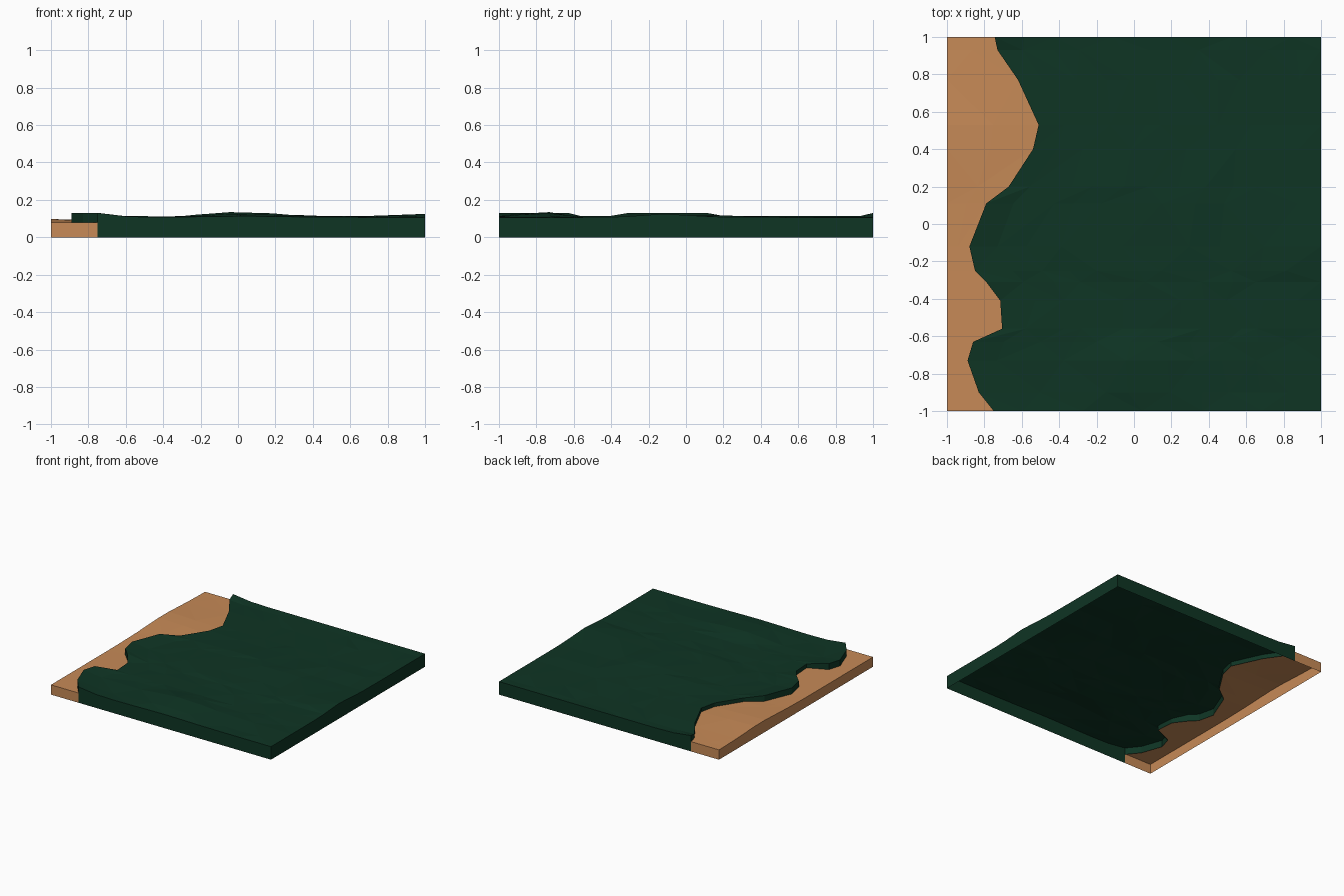
import bpy, bmesh
from math import exp
from random import Random

if "Cube" in bpy.data.objects:
    bpy.data.objects.remove(bpy.data.objects["Cube"], do_unlink=True)

rng = Random(4)
COLUMNS = 11

# Shoreline from back to front
SHORE = [(-.745, 1), (-.73, .93), (-.62, .77), (-.51, .53), (-.54, .40), (-.67, .20),
         (-.79, .11), (-.88, -.12), (-.85, -.25), (-.79, -.31), (-.715, -.41),
         (-.705, -.56), (-.86, -.63), (-.89, -.73), (-.83, -.90), (-.75, -1)]


def material(name, colour):
    mat = bpy.data.materials.new(name)
    mat.use_nodes = True
    mat.diffuse_color = (*colour, 1)
    bsdf = next(n for n in mat.node_tree.nodes if n.type == 'BSDF_PRINCIPLED')
    bsdf.inputs["Base Color"].default_value = (*colour, 1)
    return mat


def bump(x, y, cx, cy, rx, ry):
    return exp(-((x - cx) / rx) ** 2 - ((y - cy) / ry) ** 2)


def sand_height(x, y):
    return .08 + .018 * bump(x, y, -1, .45, .35, .3)


def grass_height(x, y, shore_x):
    # Low ground, one hill near the front, a rise at the far side, a raised bank
    z = .107 + .036 * bump(x, y, .03, -.8, .28, .15)
    z += .018 * bump(x, y, 1, -.1, .3, .18)
    z += .012 * bump(x, y, .1, .1, .5, .3)
    bank = .023 if shore_x < -.74 else .006
    z += bank * exp(-((x - shore_x) / .12) ** 2)
    if abs(x) < .99 and abs(y) < .99 and x > shore_x + .01:
        z += rng.uniform(-.005, .002)
    return z


def sheet(name, rows, mat, sides):
    """Triangulated sheet of rows, with walls dropped from the chosen sides."""
    bm = bmesh.new()
    grid = [[bm.verts.new(p) for p in row] for row in rows]
    for i, (a, b) in enumerate(zip(grid, grid[1:])):
        for j in range(len(a) - 1):
            quad = (a[j], b[j], b[j + 1], a[j + 1])
            k = (i + j) % 2
            bm.faces.new((quad[k], quad[k + 1], quad[k + 2]))
            bm.faces.new((quad[k], quad[k + 2], quad[(k + 3) % 4]))
    edges = {"back": grid[0], "front": grid[-1],
             "right": [r[0] for r in grid], "left": [r[-1] for r in grid]}
    for side, foot in sides.items():
        line = [bm.edges.get(pair) for pair in zip(edges[side], edges[side][1:])]
        made = bmesh.ops.extrude_edge_only(bm, edges=line)["geom"]
        for v in made:
            if isinstance(v, bmesh.types.BMVert):
                v.co.z = foot(v.co.x, v.co.y)
    bmesh.ops.recalc_face_normals(bm, faces=bm.faces)
    if sum(f.normal.z * f.calc_area() for f in bm.faces) < 0:
        bmesh.ops.reverse_faces(bm, faces=bm.faces)
    mesh = bpy.data.meshes.new(name)
    bm.to_mesh(mesh)
    bm.free()
    mesh.materials.append(mat)
    bpy.context.collection.objects.link(bpy.data.objects.new(name, mesh))


def ground(x, y):
    return 0


# Sandy beach strip, open underneath
sand_rows = []
for sx, y in SHORE:
    xs = [-1 + (sx + 1) * t / 2 for t in range(3)]
    sand_rows.append([(x, y, sand_height(x, y)) for x in xs])
sheet("beach", sand_rows, material("sand", (.57, .255, .095)),
      {"back": ground, "front": ground, "right": ground})

# Grassy land with a steep bank down to the beach
grass_rows = []
for sx, y in SHORE:
    row = []
    for t in range(COLUMNS + 1):
        x = sx + (1 - sx) * t / COLUMNS
        if 0 < t < COLUMNS and abs(y) < 1:
            x += rng.uniform(-.04, .04)
        row.append((x, y, grass_height(x, y, sx)))
    grass_rows.append(row)
sheet("grass_land", grass_rows, material("dark green", (.0045, .035, .0175)),
      {"back": ground, "front": ground, "left": ground,
       "right": lambda x, y: sand_height(x, y) - .006})
